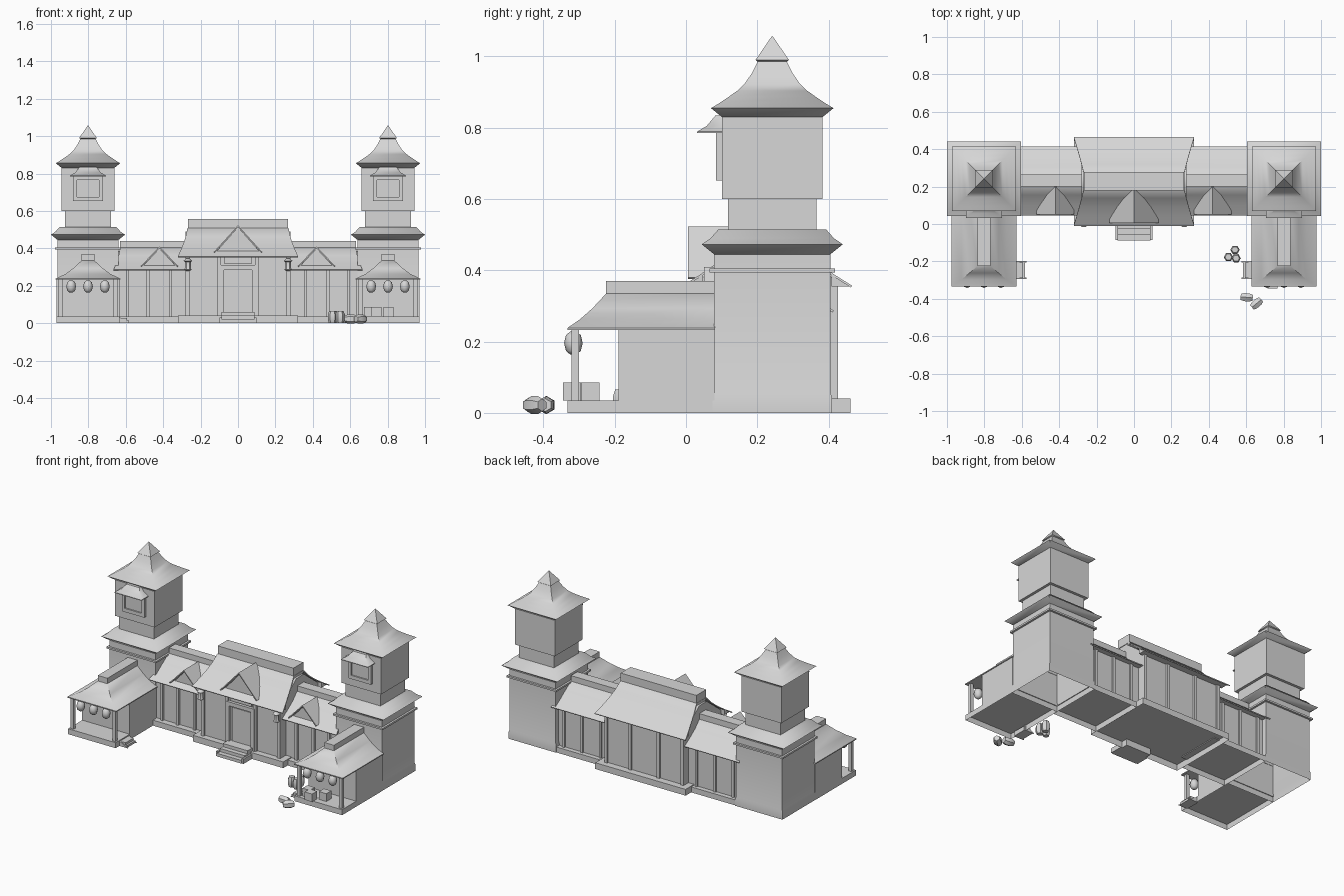
import bpy, bmesh, math
from mathutils import Matrix

cube = bpy.data.objects.get("Cube")
if cube:
    bpy.data.objects.remove(cube, do_unlink=True)

GREY = (0.68, 0.68, 0.68, 1)
stone = bpy.data.materials.new("plain grey")
stone.use_nodes = True
stone.diffuse_color = GREY
stone.node_tree.nodes["Principled BSDF"].inputs["Base Color"].default_value = GREY


def finish(name, bm):
    bmesh.ops.recalc_face_normals(bm, faces=bm.faces[:])
    me = bpy.data.meshes.new(name)
    bm.to_mesh(me)
    bm.free()
    me.materials.append(stone)
    me.shade_smooth()
    me.set_sharp_from_angle(angle=math.radians(50))
    ob = bpy.data.objects.new(name, me)
    bpy.context.collection.objects.link(ob)


def skin(name, loops, matrix=None, hollow=False):
    """Join closed loops of points into a solid; hollow ones stay open below."""
    bm = bmesh.new()
    rings = [[bm.verts.new(p) for p in loop] for loop in loops]
    n = len(rings[0])
    for a, b in zip(rings, rings[1:]):
        for i in range(n):
            j = (i + 1) % n
            bm.faces.new((a[i], a[j], b[j], b[i]))
    if not hollow:
        bm.faces.new(rings[0][::-1])
    bm.faces.new(rings[-1])
    if matrix:
        bm.transform(matrix)
    finish(name, bm)


def stack(name, cx, levels, hollow=False):
    """Rectangles (half x, y0, y1, z) stacked upwards."""
    skin(name, [[(cx - h, a, z), (cx + h, a, z), (cx + h, b, z), (cx - h, b, z)]
                for h, a, b, z in levels], hollow=hollow)


def box(name, cx, h, y0, y1, z0, z1, hollow=False):
    stack(name, cx, [(h, y0, y1, z0), (h, y0, y1, z1)], hollow)


def square_stack(name, cx, cy, levels, hollow=False):
    stack(name, cx, [(h, cy - h, cy + h, z) for h, z in levels], hollow)


def prism(name, pts, x0, x1):
    skin(name, [[(x, y, z) for y, z in pts] for x in (x0, x1)])


def lathe(name, profile, sides, matrix):
    skin(name, [[(r * math.cos(math.tau * i / sides), r * math.sin(math.tau * i / sides), z)
                 for i in range(sides)] for r, z in profile], matrix)


def sheet(name, rows, thickness=0.006):
    """Thin roof skin through rows of points."""
    bm = bmesh.new()
    grid = [[bm.verts.new(p) for p in row] for row in rows]
    for a, b in zip(grid, grid[1:]):
        for i in range(len(a) - 1):
            bm.faces.new((a[i], a[i + 1], b[i + 1], b[i]))
    bmesh.ops.recalc_face_normals(bm, faces=bm.faces[:])
    bmesh.ops.solidify(bm, geom=bm.faces[:], thickness=thickness)
    finish(name, bm)


def dormer(name, cx, half, z0, z1, y0, y1):
    """Gabled dormer with a recessed front triangle."""
    sheet(name + "_roof", [[(cx - half, y, z0), (cx, y, z1), (cx + half, y, z0)] for y in (y0, y1)])
    h, t = half - 0.012, z1 - 0.01
    skin(name + "_gable", [[(cx - h, y, z0), (cx + h, y, z0), (cx, y, t)] for y in (y0 + 0.03, y1 - 0.02)])


def saddle_roof(name, cy, rows):
    """Concave two-sided roof; rows are (offset, z, x0, x1), eave to ridge."""
    front = [[(a, cy - d, z), (b, cy - d, z)] for d, z, a, b in rows]
    back = [[(a, cy + d, z), (b, cy + d, z)] for d, z, a, b in reversed(rows)]
    sheet(name, front + back)


def eave_soffits(name, cy, wall, eave, z, rise, x0, x1):
    """Wedges that close the eaves with a level underside."""
    for k in (-1, 1):
        prism(name, [(cy + k * wall, z), (cy + k * eave, z), (cy + k * wall, z + rise)], x0, x1)


BARREL = [(0.018, 0), (0.025, 0.018), (0.025, 0.047), (0.018, 0.065)]
GLOBE = [(0.009, -0.032), (0.021, -0.022), (0.026, 0), (0.021, 0.022), (0.009, 0.032)]

# Main hall
CY = 0.228
box("hall_platform", 0, 0.32, 0.0, 0.461, 0, 0.04, True)
prism("hall_walls", [(0.04, 0.04), (0.04, 0.375), (0.19, 0.49), (0.266, 0.49), (0.416, 0.375), (0.416, 0.04)],
      -0.28, 0.28)
saddle_roof("hall_roof", CY, [(d, z, -w, w) for d, z, w in
            [(0.238, 0.357, 0.322), (0.19, 0.387, 0.308), (0.135, 0.425, 0.292), (0.09, 0.463, 0.28),
             (0.05, 0.508, 0.27)]])
eave_soffits("hall_soffit", CY, 0.18, 0.234, 0.355, 0.036, -0.305, 0.305)
box("hall_ridge", 0, 0.268, CY - 0.05, CY + 0.05, 0.49, 0.558)
dormer("hall_dormer", 0, 0.13, 0.38, 0.523, 0.005, 0.18)
for x in (-0.27, -0.1, 0.1, 0.27):
    box("hall_front_column", x, 0.01, 0.025, 0.045, 0.04, 0.36)
    box("hall_back_column", x, 0.01, 0.41, 0.426, 0.04, 0.36)

# Entrance door and steps
for s in (-1, 1):
    box("door_jamb", s * 0.088, 0.012, 0.02, 0.045, 0.04, 0.31)
    box("step_side", s * 0.092, 0.006, -0.085, 0.0, 0, 0.03)
box("door_lintel", 0, 0.1, 0.02, 0.045, 0.285, 0.31)
box("door_panel", 0, 0.065, 0.033, 0.045, 0.04, 0.275)
box("door_top_board", 0, 0.073, 0.03, 0.045, 0.315, 0.355)
for i in range(3):
    box("entrance_step", 0, 0.088, -0.088 + 0.03 * i, 0.04, 0, 0.02 * (i + 1))

for s, side in ((-1, "right"), (1, "left")):
    def n(part):
        return side + "_" + part

    # Hanging lantern beside the hall
    lathe(n("hall_lantern"), [(0.012, -0.03), (0.02, -0.024), (0.016, -0.018), (0.016, 0.018), (0.024, 0.022),
          (0.008, 0.036)], 6, Matrix.Translation((s * 0.268, 0.005, 0.31)))

    # Side wing
    box(n("wing_platform"), s * 0.478, 0.157, 0.045, 0.405, 0, 0.035, True)
    prism(n("wing_walls"), [(0.085, 0.035), (0.085, 0.295), (0.2, 0.385), (0.266, 0.385), (0.375, 0.295),
          (0.375, 0.035)], s * 0.28, s * 0.64)
    saddle_roof(n("wing_roof"), 0.23, [(d, z, s * 0.27, s * w) for d, z, w in
                [(0.185, 0.287, 0.665), (0.13, 0.322, 0.65), (0.075, 0.362, 0.638), (0.034, 0.405, 0.63)]])
    eave_soffits(n("wing_soffit"), 0.23, 0.14, 0.182, 0.285, 0.026, s * 0.28, s * 0.655)
    box(n("wing_ridge"), s * 0.45, 0.18, 0.2, 0.265, 0.39, 0.44)
    dormer(n("wing_dormer"), s * 0.42, 0.1, 0.305, 0.41, 0.05, 0.2)
    for x in (0.36, 0.48, 0.59):
        box(n("wing_front_column"), s * x, 0.008, 0.07, 0.09, 0.035, 0.29)
    for x in (0.34, 0.47, 0.6):
        box(n("wing_back_column"), s * x, 0.008, 0.37, 0.385, 0.035, 0.29)

    # Corner tower
    tx, ty = s * 0.802, 0.242
    square_stack(n("tower_base"), tx, ty, [(0.167, 0), (0.167, 0.045), (0.163, 0.058), (0.163, 0.445)], True)
    square_stack(n("tower_ledge"), tx, ty, [(0.176, 0.394), (0.176, 0.405)])
    square_stack(n("tower_lower_roof"), tx, ty, [(0.163, 0.445), (0.198, 0.473), (0.173, 0.49), (0.151, 0.515)])
    square_stack(n("tower_neck"), tx, ty, [(0.124, 0.5), (0.124, 0.605)])
    square_stack(n("tower_upper_room"), tx, ty, [(0.141, 0.6), (0.141, 0.832)])
    square_stack(n("tower_roof"), tx, ty, [(0.141, 0.83), (0.172, 0.855), (0.147, 0.87), (0.122, 0.887),
                 (0.098, 0.904), (0.078, 0.923), (0.058, 0.952), (0.04, 0.988)])
    square_stack(n("tower_cap"), tx, ty, [(0.036, 0.982), (0.047, 0.99), (0.0005, 1.058)])

    # Tower window with awning
    for z0, z1 in ((0.652, 0.675), (0.765, 0.788)):
        box(n("window_rail"), tx, 0.08, 0.084, 0.104, z0, z1)
    for k in (-1, 1):
        box(n("window_jamb"), tx + k * 0.07, 0.01, 0.084, 0.104, 0.652, 0.788)
    box(n("window_pane"), tx, 0.062, 0.093, 0.104, 0.67, 0.77)
    stack(n("window_awning"), tx, [(0.096, 0.031, 0.104, 0.785), (0.096, 0.031, 0.104, 0.789),
          (0.068, 0.058, 0.104, 0.805), (0.045, 0.083, 0.104, 0.835)])

    # Porch house in front of the tower
    box(n("porch_platform"), tx, 0.168, -0.333, 0.075, 0, 0.035, True)
    box(n("porch_room"), tx, 0.168, -0.19, 0.08, 0.035, 0.237)
    stack(n("porch_roof"), tx, [(0.173, -0.333, 0.082, 0.232), (0.173, -0.333, 0.082, 0.238),
          (0.12, -0.297, 0.082, 0.263), (0.078, -0.262, 0.082, 0.294), (0.034, -0.224, 0.082, 0.335)])
    box(n("porch_ridge"), tx, 0.034, -0.224, 0.082, 0.33, 0.37)
    for k in (-1, 1):
        box(n("porch_post"), tx + k * 0.148, 0.011, -0.321, -0.3, 0.035, 0.237)
    for k in (-1, 0, 1):
        lathe(n("porch_lantern"), GLOBE, 8, Matrix.Translation((tx + k * 0.09, -0.316, 0.196)))

    # Side steps up to the porch
    for i in range(2):
        box(n("porch_step"), s * (0.607 + 0.012 * i), 0.025, -0.288, -0.207, 0, 0.014 * (i + 1))
    for y in (-0.295, -0.207):
        skin(n("porch_step_side"), [[(s * 0.575, v, 0), (s * 0.64, v, 0), (s * 0.64, v, 0.035)]
                                    for v in (y, y + 0.008)])

# Crates on the left porch
for x, y in ((0.7, -0.285), (0.74, -0.32), (0.805, -0.268)):
    box("crate", x, 0.026, y - 0.025, y + 0.025, 0.035, 0.085)

# Upright and fallen barrels
for x, y in ((0.505, -0.177), (0.546, -0.183), (0.54, -0.138)):
    lathe("standing_barrel", BARREL, 6, Matrix.Translation((x, y, 0)))
for x, y, turn in ((0.602, -0.392, -5), (0.655, -0.425, 40)):
    lie = (Matrix.Translation((x, y, 0.022)) @ Matrix.Rotation(math.radians(turn), 4, "Z")
           @ Matrix.Rotation(math.radians(90), 4, "Y") @ Matrix.Translation((0, 0, -0.032)))
    lathe("fallen_barrel", BARREL, 6, lie)
